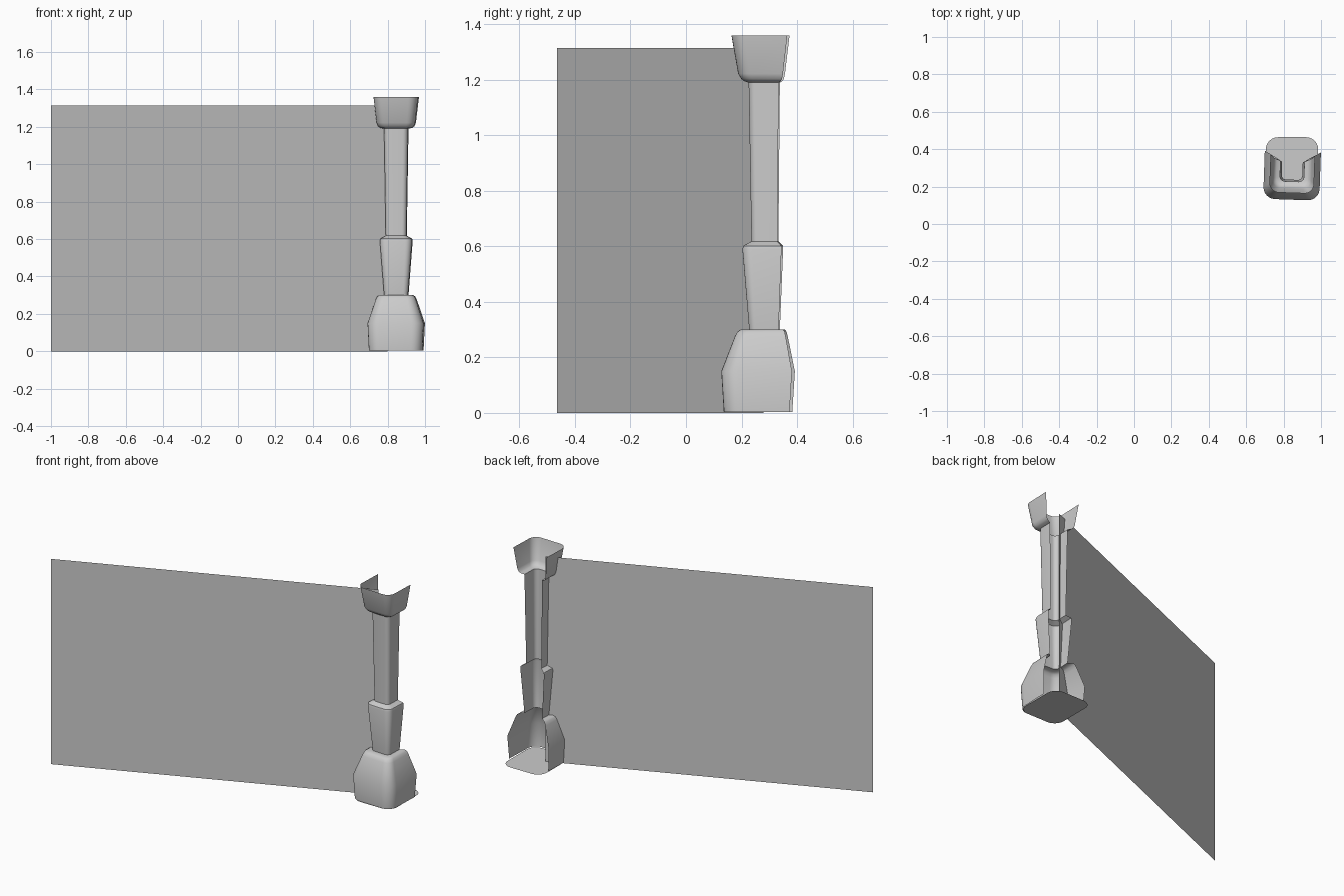
import bpy, bmesh
from math import sin, cos, pi, radians
from mathutils import Matrix, Vector

if "Cube" in bpy.data.objects:
    bpy.data.objects.remove(bpy.data.objects["Cube"])

CX, CY = 0.845, 0.26          # post axis
TURN = Matrix.Translation((CX, CY, 0)) @ Matrix.Rotation(radians(-2), 4, 'Z') @ Matrix.Translation((-CX, -CY, 0))


def make_object(name, bm, smooth=True):
    mesh = bpy.data.meshes.new(name)
    bm.to_mesh(mesh)
    bm.free()
    ob = bpy.data.objects.new(name, mesh)
    bpy.context.collection.objects.link(ob)
    if smooth:
        bpy.ops.object.select_all(action='DESELECT')
        ob.select_set(True)
        bpy.context.view_layer.objects.active = ob
        bpy.ops.object.shade_smooth_by_angle(angle=radians(40))
    return ob


def arc(cx, cy, r, a0, a1, n=6):
    return [(cx + r * cos(a0 + (a1 - a0) * i / n), cy + r * sin(a0 + (a1 - a0) * i / n)) for i in range(n + 1)]


def u_section(half, front, back):
    """U outline open to the back, with rounded front corners."""
    r = half * 0.42
    return ([(CX - half, back)]
            + arc(CX - half + r, front + r, r, pi, 1.5 * pi)
            + arc(CX + half - r, front + r, r, 1.5 * pi, 2 * pi)
            + [(CX + half, back)])


# Open-backed post: z, half width, front y, back y
profile = [
    (0.003, 0.143, 0.139, 0.378), (0.15, 0.150, 0.130, 0.387),
    (0.275, 0.108, 0.178, 0.363), (0.292, 0.100, 0.187, 0.359), (0.301, 0.088, 0.200, 0.353),
    (0.301, 0.064, 0.229, 0.336),
    (0.590, 0.086, 0.205, 0.347), (0.602, 0.083, 0.208, 0.346), (0.618, 0.055, 0.237, 0.331),
    (1.19, 0.064, 0.227, 0.336),
    (1.195, 0.084, 0.211, 0.344), (1.203, 0.095, 0.201, 0.349), (1.222, 0.103, 0.190, 0.353),
    (1.36, 0.119, 0.166, 0.369),
]
bm = bmesh.new()
rings = [[bm.verts.new(TURN @ Vector((x, y, z))) for x, y in u_section(h, f, b)] for z, h, f, b in profile]
for lo, hi in zip(rings, rings[1:]):
    for i in range(len(lo) - 1):
        bm.faces.new((lo[i], lo[i + 1], hi[i + 1], hi[i]))
make_object("post_shell", bm)

# Flat foot plate with rounded corners
x0, x1, y0, y1, r = CX - 0.14, CX + 0.14, 0.14, 0.464, 0.065
outline = (arc(x0 + r, y0 + r, r, pi, 1.5 * pi) + arc(x1 - r, y0 + r, r, 1.5 * pi, 2 * pi)
           + arc(x1 - r, y1 - r, r, 0, 0.5 * pi) + arc(x0 + r, y1 - r, r, 0.5 * pi, pi))
bm = bmesh.new()
bm.faces.new([bm.verts.new((x, y, 0)) for x, y in outline])
make_object("foot_plate", bm, False)

# Thin wall panel running diagonally into the post
bm = bmesh.new()
bm.faces.new([bm.verts.new(p) for p in ((-1, -0.464, 0), (0.80, 0.28, 0), (0.80, 0.28, 1.315), (-1, -0.464, 1.315))])
make_object("wall_panel", bm, False)
